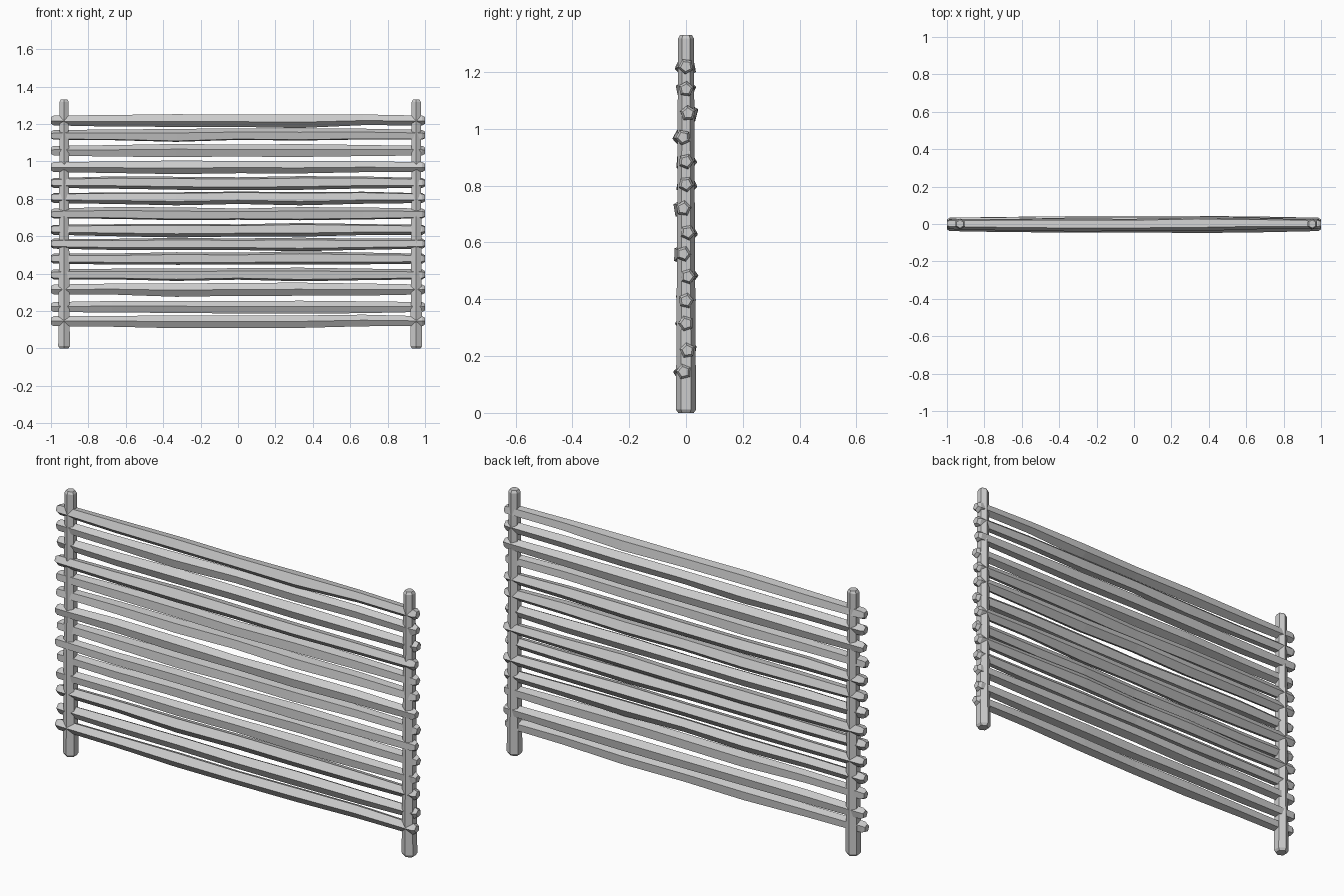
import bpy, bmesh, math, random
from mathutils import Vector

random.seed(7)
cube = bpy.data.objects.get("Cube")
if cube:
    bpy.data.objects.remove(cube)

# Single plain grey material
grey = bpy.data.materials.new("weathered grey")
grey.use_nodes = True
grey.diffuse_color = (0.6, 0.6, 0.6, 1)
grey.node_tree.nodes["Principled BSDF"].inputs["Base Color"].default_value = (0.6, 0.6, 0.6, 1)


def make_pole(name, stations, sides, turn, axis):
    """Skin polygon rings (centre, radius) along the x or z axis, capping both ends."""
    bm = bmesh.new()
    rings = []
    for centre, radius in stations:
        ring = []
        for i in range(sides):
            a = turn + math.tau * i / sides
            u, v = radius * math.cos(a), radius * math.sin(a)
            offset = Vector((0, u, v)) if axis == "x" else Vector((u, v, 0))
            ring.append(bm.verts.new(Vector(centre) + offset))
        rings.append(ring)
    for low, high in zip(rings, rings[1:]):
        for i in range(sides):
            j = (i + 1) % sides
            bm.faces.new((low[i], low[j], high[j], high[i]))
    bm.faces.new(rings[0][::-1])
    bm.faces.new(rings[-1])
    bmesh.ops.recalc_face_normals(bm, faces=bm.faces)
    mesh = bpy.data.meshes.new(name)
    bm.to_mesh(mesh)
    bm.free()
    mesh.materials.append(grey)
    obj = bpy.data.objects.new(name, mesh)
    bpy.context.collection.objects.link(obj)


# Upright posts: six-sided, tapering upwards, chamfered at both ends
for name, x in (("right_post", -0.93), ("left_post", 0.953)):
    profile = [(0, 0.027), (0.012, 0.036), (0.2, 0.034), (0.7, 0.031),
               (1.318, 0.028), (1.33, 0.021)]
    make_pole(name, [((x, 0, z), r) for z, r in profile], 6, math.pi / 6, "z")

# Horizontal rails: uneven five-sided branches, thicker in the middle
heights = [0.145, 0.22, 0.315, 0.395, 0.48, 0.56, 0.635,
           0.72, 0.805, 0.885, 0.97, 1.055, 1.14, 1.22]
depths = [-0.008, 0.005, 0, 0, 0.006, -0.009, 0.006,
          -0.009, 0, 0, -0.01, 0.007, 0, 0]
shape = [(-1, 0.019), (-0.985, 0.028), (-0.67, 0.032), (-0.33, 0.036), (0, 0.034),
         (0.33, 0.036), (0.67, 0.032), (0.985, 0.028), (1, 0.019)]
for n, (z, y) in enumerate(zip(heights, depths)):
    stations = []
    for x, r in shape:
        inner = abs(x) < 0.9
        wobble = 0.004 if inner else 0
        centre = (x, y + random.uniform(-wobble, wobble), z + random.uniform(-wobble, wobble))
        stations.append((centre, r * (random.uniform(0.94, 1.08) if inner else 1)))
    make_pole(f"rail_{n + 1}", stations, 5, random.uniform(0, math.tau), "x")
